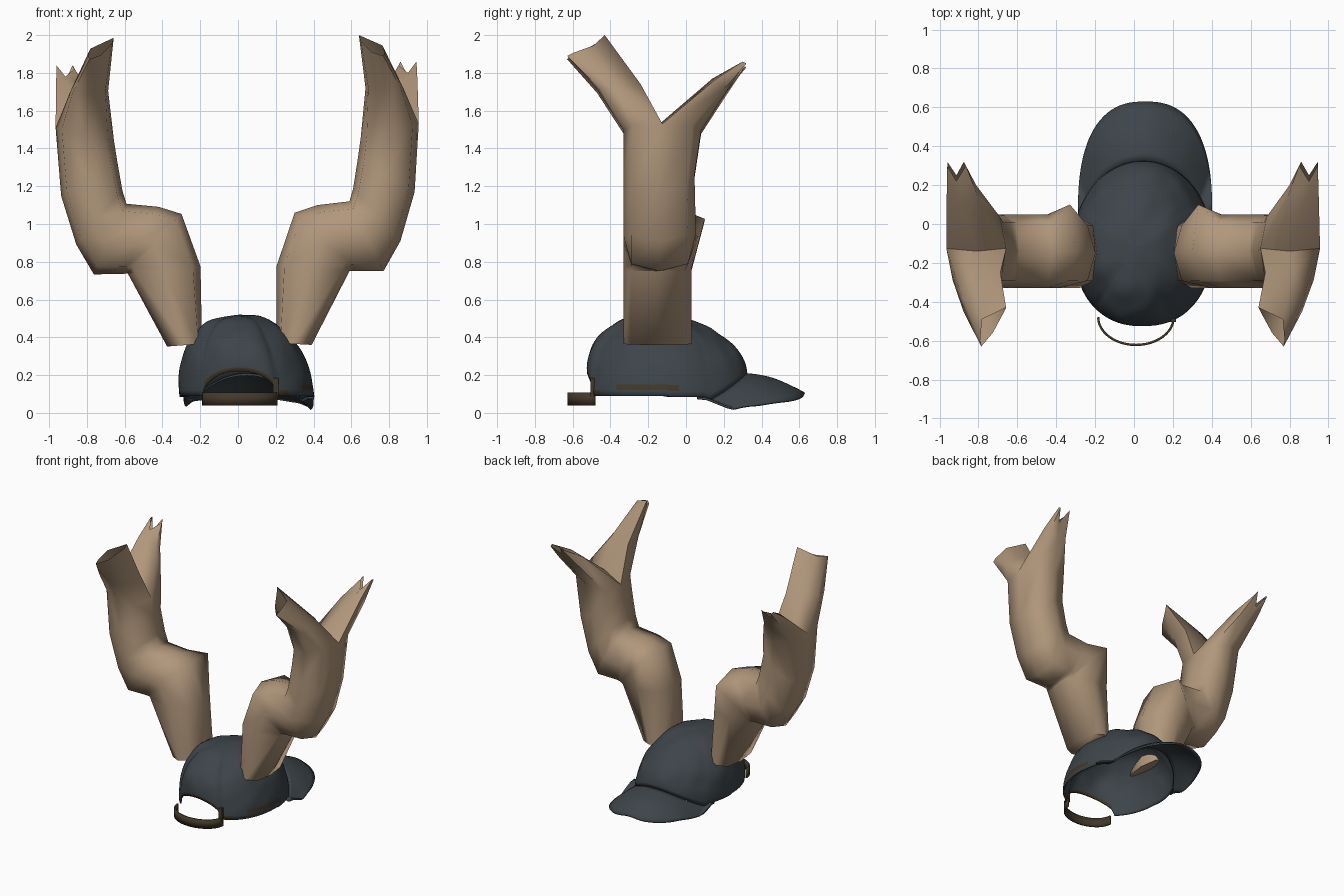
import bpy, bmesh, math
from mathutils import Vector, noise

if "Cube" in bpy.data.objects:
    bpy.data.objects.remove(bpy.data.objects["Cube"])


def material(name, rgb):
    m = bpy.data.materials.new(name)
    m.diffuse_color = (*rgb, 1)
    m.use_nodes = True
    m.node_tree.nodes["Principled BSDF"].inputs["Base Color"].default_value = m.diffuse_color
    return m


GREY = material("cap slate", (0.047, 0.059, 0.068))
TAN = material("antler tan", (0.44, 0.31, 0.2))
BROWN = material("strap brown", (0.055, 0.04, 0.022))


def finish(name, bm, mats, angle=40):
    bmesh.ops.recalc_face_normals(bm, faces=bm.faces)
    me = bpy.data.meshes.new(name)
    bm.to_mesh(me)
    bm.free()
    ob = bpy.data.objects.new(name, me)
    bpy.context.collection.objects.link(ob)
    for m in mats:
        me.materials.append(m)
    bpy.ops.object.select_all(action='DESELECT')
    ob.select_set(True)
    bpy.context.view_layer.objects.active = ob
    bpy.ops.object.shade_smooth_by_angle(angle=math.radians(angle))
    return ob


def bridge(bm, a, b, closed=True):
    n = len(a)
    return [bm.faces.new((a[i], a[(i + 1) % n], b[(i + 1) % n], b[i]))
            for i in range(n if closed else n - 1)]


def thicken(ob, t):
    mod = ob.modifiers.new("thickness", 'SOLIDIFY')
    mod.thickness = t
    mod.offset = -1


# ---- antlers: octagonal trunk that forks into two open, flattened prongs
def ring(bm, xi, zi, xo, zo, y0, y1):
    c = Vector(((xi + xo) / 2, (y0 + y1) / 2, (zi + zo) / 2))
    u = Vector(((xo - xi) / 2, 0, (zo - zi) / 2))
    w = Vector((0, (y1 - y0) / 2, 0))
    d = 0.79
    return [bm.verts.new(c + u * a + w * b) for a, b in
            ((1, 0), (d, d), (0, 1), (-d, d), (-1, 0), (-d, -d), (0, -1), (d, -d))]


SECTIONS = [  # inner x,z / outer x,z / depth range
    (.205, .37, .39, .36, -.33, .03),
    (.205, .78, .59, .75, -.33, .03),
    (.30, 1.06, .595, .75, -.33, .05),
    (.42, 1.10, .62, .75, -.33, .05),
    (.59, 1.12, .77, .75, -.33, .05),
    (.61, 1.19, .86, .91, -.33, .05),
    (.635, 1.35, .935, 1.17, -.33, .045),
    (.65, 1.46, .957, 1.53, -.33, .08)]
FRONT_PATH = [
    [(.95, .15, 1.76), (.945, .21, 1.72), (.87, .20, 1.68),
     (.80, .20, 1.70), (.79, .14, 1.74), (.89, .14, 1.77)],
    [(.945, .30, 1.86), (.945, .32, 1.85), (.90, .25, 1.78),
     (.86, .32, 1.86), (.85, .30, 1.84), (.90, .22, 1.80)]]
BACK_PATH = [
    [(.675, -.25, 1.72), (.69, -.40, 1.72), (.78, -.47, 1.71),
     (.865, -.45, 1.71), (.875, -.37, 1.72), (.82, -.24, 1.74)],
    [(.64, -.43, 2.0), (.65, -.45, 1.97), (.71, -.56, 1.91),
     (.77, -.63, 1.89), (.775, -.60, 1.905), (.765, -.49, 1.945)]]


def antler(name, left):
    bm = bmesh.new()
    rings = [ring(bm, *s) for s in SECTIONS]
    rings[2][3].co.y = .10
    bm.faces.new(rings[0])
    for a, b in zip(rings, rings[1:]):
        bridge(bm, a, b)
    top = rings[-1]
    saddle = bm.verts.new((.80, -.14, 1.53))
    for start, path in (([*top[:5], saddle], FRONT_PATH),
                        ([*top[4:], top[0], saddle], BACK_PATH)):
        for pts in path:
            nxt = [bm.verts.new(p) for p in pts]
            bridge(bm, start, nxt)
            start = nxt
    if left:    # mirrored, leaning slightly outwards
        for v in bm.verts:
            x, y, z = v.co
            v.co = (-x - .02 * (z - 1.1), y, z - .022 * x)
    finish(name, bm, [TAN], 72)


antler("right_antler", False)
antler("left_antler", True)

# ---- cap crown
CX, CY, RX, RY, TOP = .047, -.10, .357, .425, .52


def brim_z(x, y):
    z = .21 - .98 * max(0, y - .3) ** 2 - 1.55 * (x - CX) ** 2
    return max(z, .085 - .4 * max(0, y - .1), .012)


def rim(a):
    c, s = math.cos(a), math.sin(a)
    k = 1 if s > 0 else .88     # squarer towards the back
    x = CX + RX * math.copysign(abs(c) ** k, c)
    y = CY + RY * math.copysign(abs(s) ** k, s)
    z = .09
    if y > CY:
        z = brim_z(x, y)
    elif abs(x - .01) < .2:     # half-moon opening at the back
        z += .13 * math.sqrt(1 - ((x - .01) / .2) ** 2)
    return x, y, z


N, ROWS = 120, 22
bm = bmesh.new()
rows = []
for j in range(ROWS):
    t = j / ROWS * math.pi / 2
    row = []
    for i in range(N):
        a = 2 * math.pi * i / N
        x, y, z = rim(a)
        e = .78 + .5 * max(0, math.sin(a)) ** 2
        r, s = math.cos(t) ** e, math.sin(t)
        p = Vector((CX - .04 * s + (x - CX) * r, CY - .02 * s + (y - CY) * r, z + (TOP - z) * s))
        n = (p - Vector((CX, CY, .1))).normalized()
        p += n * .01 * min(1, 3 * s) * noise.noise(p * 9)
        row.append(bm.verts.new(p))
    rows.append(row)
for j in range(ROWS - 1):
    for f in bridge(bm, rows[j], rows[j + 1]):
        c = f.calc_center_median()
        opening = j == 0 and c.y < -.45
        lining = j == 1 and c.x > .2 and -.36 < c.y < -.04
        f.material_index = int(opening or lining)
apex = bm.verts.new((CX - .04, CY - .02, TOP))
for i in range(N):
    bm.faces.new((rows[-1][i], rows[-1][(i + 1) % N], apex))
thicken(finish("cap_crown", bm, [GREY, BROWN], 60), .01)

# ---- brim, from the crown edge out to a rounded outline, arched across
bm = bmesh.new()
strips = []
M = 60
for k in range(9):
    f = k / 8
    row = []
    for i in range(M + 1):
        b = math.pi * i / M
        ix, iy, _ = rim(math.radians(22 + 136 * i / M))
        c, s = math.cos(b), max(0, math.sin(b))
        ox = CX + .01 + .345 * math.copysign(abs(c) ** .8, c)
        oy = .06 + .57 * s ** .8
        x, y = ix + (ox - ix) * f, iy + (oy - iy) * f
        z = brim_z(x, y) + .008 * f * noise.noise(Vector((x, y, 0)) * 8)
        row.append(bm.verts.new((x, y, max(.012, z))))
    strips.append(row)
for a, b in zip(strips, strips[1:]):
    bridge(bm, a, b, False)
thicken(finish("cap_brim", bm, [GREY], 60), .012)

# ---- adjusting strap below the opening
bm = bmesh.new()
low, high = [], []
for i in range(25):
    a = math.radians(180 + 180 * i / 24)
    x, y = .01 + .2 * math.cos(a), -.48 + .148 * math.sin(a)
    low.append(bm.verts.new((x, y, .04)))
    high.append(bm.verts.new((x, y, .108)))
bridge(bm, low, high, False)
thicken(finish("back_strap", bm, [BROWN], 60), .012)

# ---- buckle on the strap's right end
bm = bmesh.new()
bmesh.ops.create_cube(bm, size=1)
for v in bm.verts:
    v.co = Vector((.2 + v.co.x * .03, -.495 + v.co.y * .02, .135 + v.co.z * .1))
finish("strap_buckle", bm, [BROWN])
